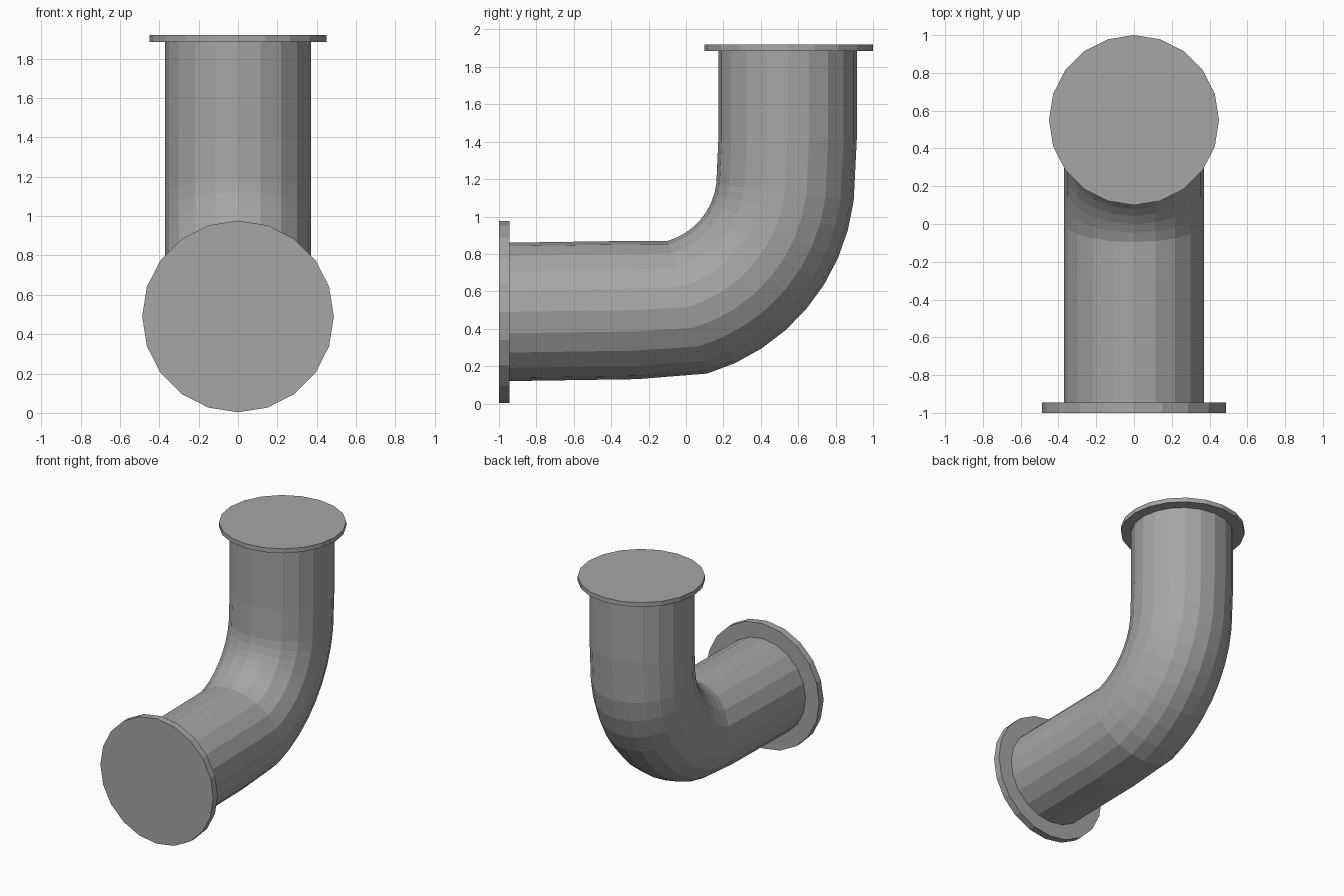
import bpy, bmesh, math
from mathutils import Vector

SIDES = 20

cube = bpy.data.objects.get("Cube")
if cube:
    bpy.data.objects.remove(cube, do_unlink=True)

grey = bpy.data.materials.new("grey_metal")
grey.use_nodes = True
colour = (0.38, 0.38, 0.38, 1)
grey.diffuse_color = colour
bsdf = next(n for n in grey.node_tree.nodes if n.type == 'BSDF_PRINCIPLED')
bsdf.inputs["Base Color"].default_value = colour


def sweep(name, rings):
    """Closed tube through rings of (y, z, tilt in degrees, radius)."""
    bm = bmesh.new()
    loops = []
    for y, z, tilt, radius in rings:
        t = math.radians(tilt)
        side, up = Vector((1, 0, 0)), Vector((0, -math.sin(t), math.cos(t)))
        loop = []
        for i in range(SIDES):
            a = math.tau * i / SIDES
            p = Vector((0, y, z)) + radius * (math.cos(a) * side + math.sin(a) * up)
            loop.append(bm.verts.new(p))
        loops.append(loop)
    for a, b in zip(loops, loops[1:]):
        for i in range(SIDES):
            j = (i + 1) % SIDES
            bm.faces.new((a[i], a[j], b[j], b[i]))
    bm.faces.new(loops[0])
    bm.faces.new(loops[-1])
    bmesh.ops.recalc_face_normals(bm, faces=bm.faces)
    mesh = bpy.data.meshes.new(name)
    bm.to_mesh(mesh)
    bm.free()
    mesh.materials.append(grey)
    obj = bpy.data.objects.new(name, mesh)
    bpy.context.collection.objects.link(obj)
    return obj


# Elbow pipe: horizontal run, nine-ring bend, vertical run
R = 0.37
BEND, CENTRE_Y, CENTRE_Z = 0.735, -0.2, 1.22
rings = [(-0.95, 0.49, 0, R), (-0.28, 0.5, 3, R)]
for k in range(9):
    tilt = 16.5 + 8.3 * k
    a = math.radians(tilt)
    rings.append((CENTRE_Y + BEND * math.sin(a), CENTRE_Z - BEND * math.cos(a), tilt, R))
rings += [(0.543, 1.41, 90, R), (0.543, 1.89, 90, R)]
sweep("elbow_pipe", rings)

# End flanges
sweep("front_flange", [(-1, 0.49, 0, 0.487), (-0.945, 0.49, 0, 0.487)])
sweep("top_flange", [(0.55, 1.885, 90, 0.45), (0.55, 1.92, 90, 0.45)])
